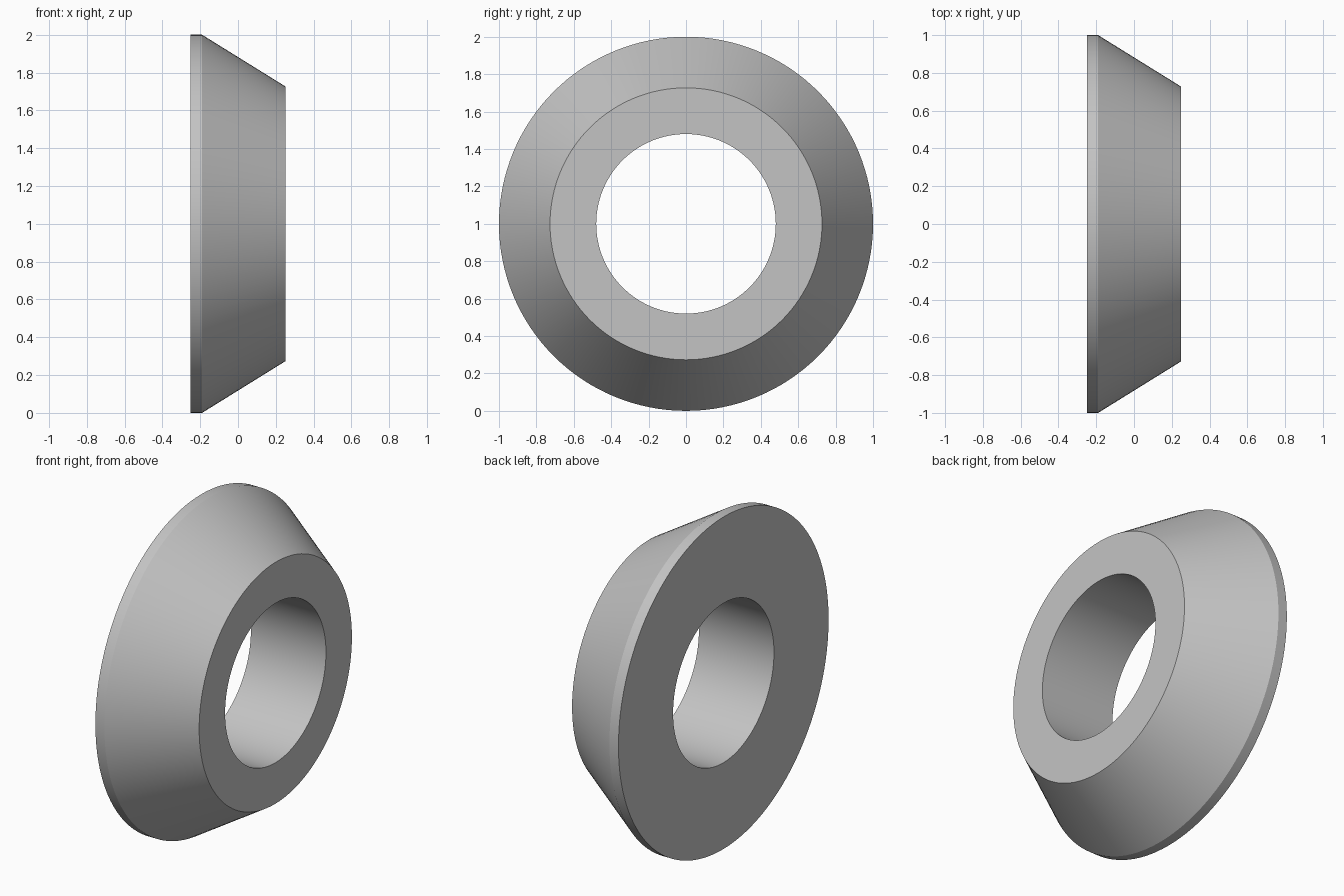
import bpy
import math

cube = bpy.data.objects.get("Cube")
if cube:
    bpy.data.objects.remove(cube, do_unlink=True)

SEGMENTS = 128
# Cross-section as (x along the axis, radius)
PROFILE = [(-0.25, 0.48), (-0.25, 1.0), (-0.19, 1.0), (0.25, 0.727), (0.25, 0.48)]

# Plain grey material
grey = bpy.data.materials.new("plain_grey")
grey.use_nodes = True
colour = (0.55, 0.55, 0.55, 1.0)
grey.diffuse_color = colour
grey.node_tree.nodes["Principled BSDF"].inputs["Base Color"].default_value = colour

# Revolve the closed cross-section about the x axis
verts, faces = [], []
count = len(PROFILE)
for i in range(SEGMENTS):
    a = math.tau * i / SEGMENTS
    verts += [(x, r * math.cos(a), r * math.sin(a)) for x, r in PROFILE]
    j = (i + 1) % SEGMENTS
    for k in range(count):
        n = (k + 1) % count
        faces.append((i * count + k, i * count + n, j * count + n, j * count + k))

mesh = bpy.data.meshes.new("tapered_ring")
mesh.from_pydata(verts, [], faces)
mesh.materials.append(grey)
ring = bpy.data.objects.new("tapered_ring", mesh)
ring.location.z = 1.0
bpy.context.collection.objects.link(ring)

# Consistent outward normals, smooth walls and crisp rims
bpy.ops.object.select_all(action="DESELECT")
ring.select_set(True)
bpy.context.view_layer.objects.active = ring
bpy.ops.object.mode_set(mode="EDIT")
bpy.ops.mesh.select_all(action="SELECT")
bpy.ops.mesh.normals_make_consistent(inside=False)
bpy.ops.object.mode_set(mode="OBJECT")
bpy.ops.object.shade_smooth_by_angle(angle=math.radians(25))
